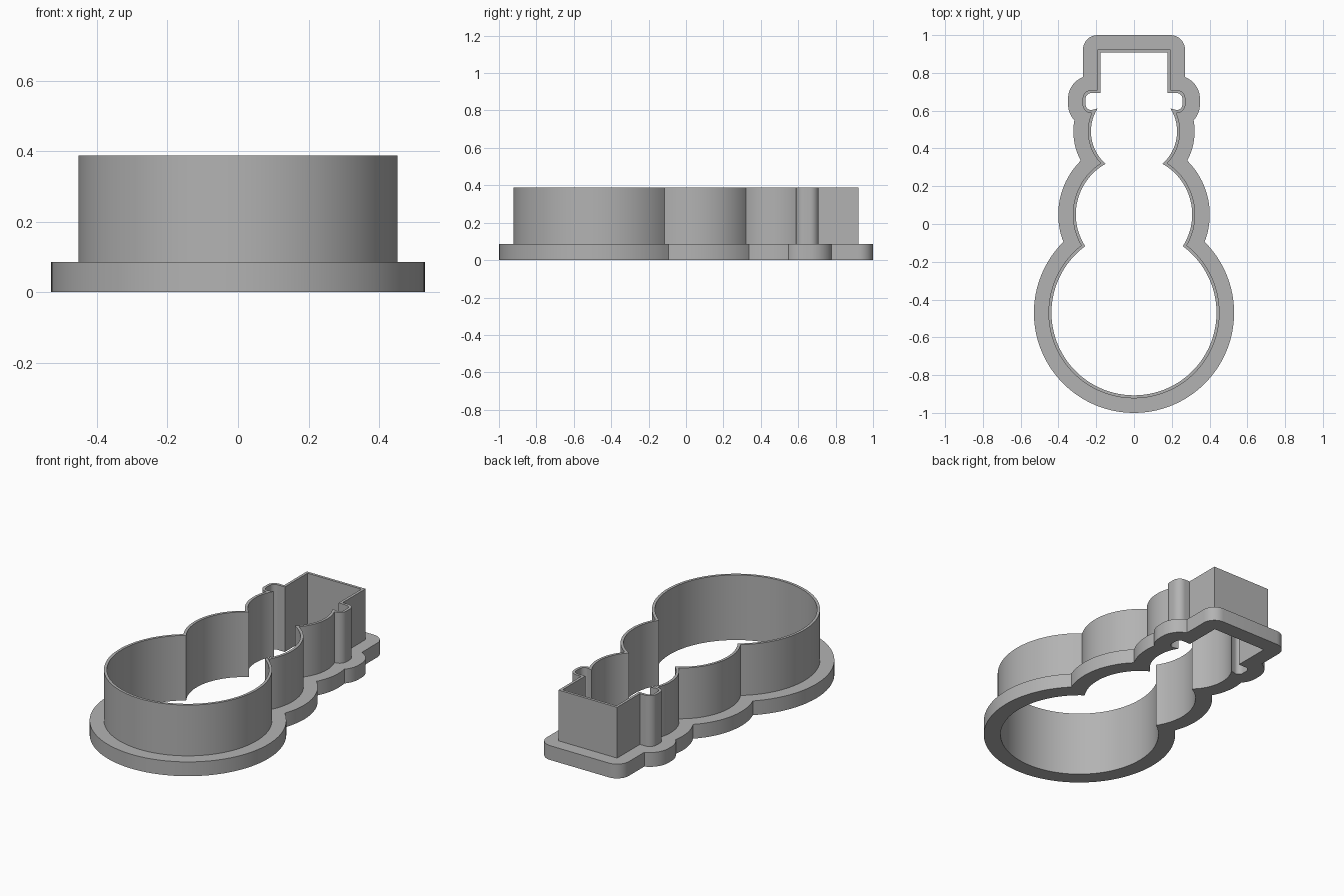
import bpy, bmesh
from math import sin, cos, pi, acos, atan2, sqrt
from mathutils import Vector

cube = bpy.data.objects.get("Cube")
if cube:
    bpy.data.objects.remove(cube, do_unlink=True)

# Heights and outward offsets from the inside of the cutter
FLANGE_TOP, WALL_TOP = 0.085, 0.387
WALL, FLANGE = 0.016, 0.093

# Inside shape: three stacked round body parts as (centre, radius)
BODY = (Vector((0, -0.47)), 0.437)
CHEST = (Vector((0, 0.05)), 0.308)
HEAD = (Vector((0, 0.49)), 0.228)
# Hat: rounded brim ends and a square crown
BRIM_LOW, BRIM_HIGH, BRIM_R = Vector((0.226, 0.633)), Vector((0.226, 0.663)), 0.03
HAT_X, HAT_Y = 0.177, 0.907


def meet(c1, r1, c2, r2):
    """Right-hand crossing of two circles."""
    d = c2 - c1
    length = d.length
    a = (length ** 2 + r1 ** 2 - r2 ** 2) / (2 * length)
    h = sqrt(max(0, r1 ** 2 - a ** 2))
    d.normalize()
    return c1 + d * a + Vector((d.y, -d.x)) * h


def arc(c, r, start, end, n):
    steps = [start + (end - start) * i / n for i in range(n + 1)]
    return [c + Vector((cos(t), sin(t))) * r for t in steps]


def angle(p, c):
    return atan2(p.y - c.y, p.x - c.x)


def outline(d):
    """Closed snowman outline, moved outward by d."""
    circles = [(c, r + d) for c, r in (BODY, CHEST, HEAD)]
    r = BRIM_R + d
    joins = [meet(*circles[0], *circles[1]),
             meet(*circles[1], *circles[2]),
             meet(*circles[2], BRIM_LOW, r)]
    # round body parts, bottom to top
    half, start = [], -pi / 2
    for i, (c, radius) in enumerate(circles):
        half += arc(c, radius, start, angle(joins[i], c), (40, 24, 16)[i])
        if i < 2:
            start = angle(joins[i], circles[i + 1][0])
    # brim end
    low = max(angle(joins[2], BRIM_LOW), -0.65 * pi)
    if (joins[2] - BRIM_LOW).length > r + 0.001:
        low = -pi / 2
    half += arc(BRIM_LOW, r, low, 0, 10)
    hat_x = HAT_X + d
    high = acos(max(0, (hat_x - BRIM_HIGH.x) / r))
    half += arc(BRIM_HIGH, r, 0, high, 10)
    half.append(Vector((hat_x, half[-1].y)))
    # crown corner, rounded only on the flange
    corner = max(0, d - WALL)
    half += arc(Vector((hat_x - corner, HAT_Y + d - corner)), corner, 0, pi / 2, 10)
    half.append(Vector((0, HAT_Y + d)))
    return half + [Vector((-p.x, p.y)) for p in half[-2:0:-1]]


# Cross-section of the cutter as (offset, height), swept around the outline
section = [(0, 0), (FLANGE, 0), (FLANGE, FLANGE_TOP), (WALL, FLANGE_TOP),
           (WALL, WALL_TOP), (0, WALL_TOP)]
bm = bmesh.new()
rings = [[bm.verts.new((p.x, p.y, z)) for p in outline(d)] for d, z in section]
for k, ring in enumerate(rings):
    other = rings[(k + 1) % len(rings)]
    for i in range(len(ring)):
        j = (i + 1) % len(ring)
        bm.faces.new((ring[i], ring[j], other[j], other[i]))
bmesh.ops.remove_doubles(bm, verts=bm.verts, dist=0.0002)
bmesh.ops.recalc_face_normals(bm, faces=bm.faces)

mesh = bpy.data.meshes.new("snowman_cutter")
bm.to_mesh(mesh)
bm.free()
cutter = bpy.data.objects.new("snowman_cutter", mesh)
bpy.context.collection.objects.link(cutter)

# Grey plastic
grey = bpy.data.materials.new("grey_plastic")
grey.use_nodes = True
colour = (0.45, 0.45, 0.45, 1)
grey.diffuse_color = colour
grey.node_tree.nodes["Principled BSDF"].inputs["Base Color"].default_value = colour
mesh.materials.append(grey)

# Smooth curves with crisp edges
bpy.ops.object.select_all(action="DESELECT")
cutter.select_set(True)
bpy.context.view_layer.objects.active = cutter
bpy.ops.object.shade_smooth_by_angle(angle=pi / 6)
